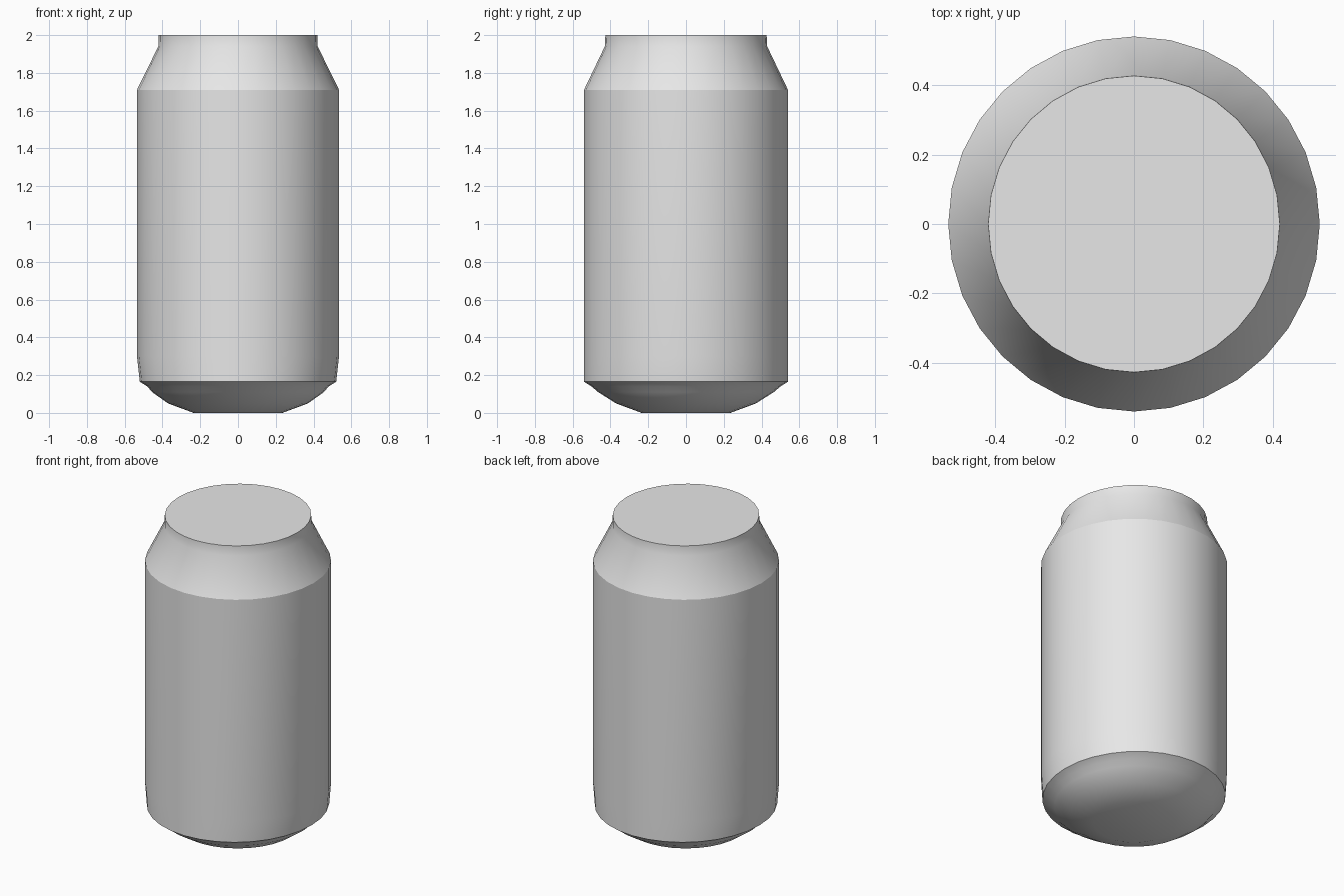
import bpy
import bmesh
from math import sin, cos, pi

SIDES = 32

cube = bpy.data.objects.get("Cube")
if cube:
    bpy.data.objects.remove(cube, do_unlink=True)

# One plain aluminium grey
grey = bpy.data.materials.new("aluminium_grey")
grey.use_nodes = True
colour = (0.8, 0.8, 0.8, 1.0)
grey.diffuse_color = colour
grey.node_tree.nodes["Principled BSDF"].inputs["Base Color"].default_value = colour


def lathe(name, profile, cap=None, smooth=True):
    """Skin oval rings given bottom to top as (x radius, y radius, height)."""
    bm = bmesh.new()
    rings = []
    for rx, ry, z in profile:
        rings.append([bm.verts.new((rx * sin(2 * pi * i / SIDES),
                                    -ry * cos(2 * pi * i / SIDES), z))
                      for i in range(SIDES)])
    for low, high in zip(rings, rings[1:]):
        for i in range(SIDES):
            j = (i + 1) % SIDES
            bm.faces.new((low[i], low[j], high[j], high[i]))
    if cap == "top":
        bm.faces.new(rings[-1])
    elif cap == "bottom":
        bm.faces.new(rings[0][::-1])
    for face in bm.faces:
        face.smooth = smooth
    mesh = bpy.data.meshes.new(name)
    bm.to_mesh(mesh)
    bm.free()
    mesh.materials.append(grey)
    obj = bpy.data.objects.new(name, mesh)
    bpy.context.collection.objects.link(obj)
    return obj


# Shared rings where the parts meet
heel = (0.52, 0.54, 0.165)
waist = (0.535, 0.54, 1.71)
rim = (0.42, 0.427, 2.0)

# Domed underside with a stepped ledge
lathe("can_base", [(0.235, 0.235, 0.0), (0.37, 0.37, 0.05),
                   (0.455, 0.465, 0.11), (0.48, 0.5, 0.14), heel], cap="bottom")

# Straight wall, pinched slightly at the foot
lathe("can_wall", [heel, (0.535, 0.54, 0.3), waist])

# Tapered shoulder and short neck
lathe("can_shoulder", [waist, (0.422, 0.43, 1.94), rim])

# Flat lid
lathe("can_lid", [rim], cap="top", smooth=False)
